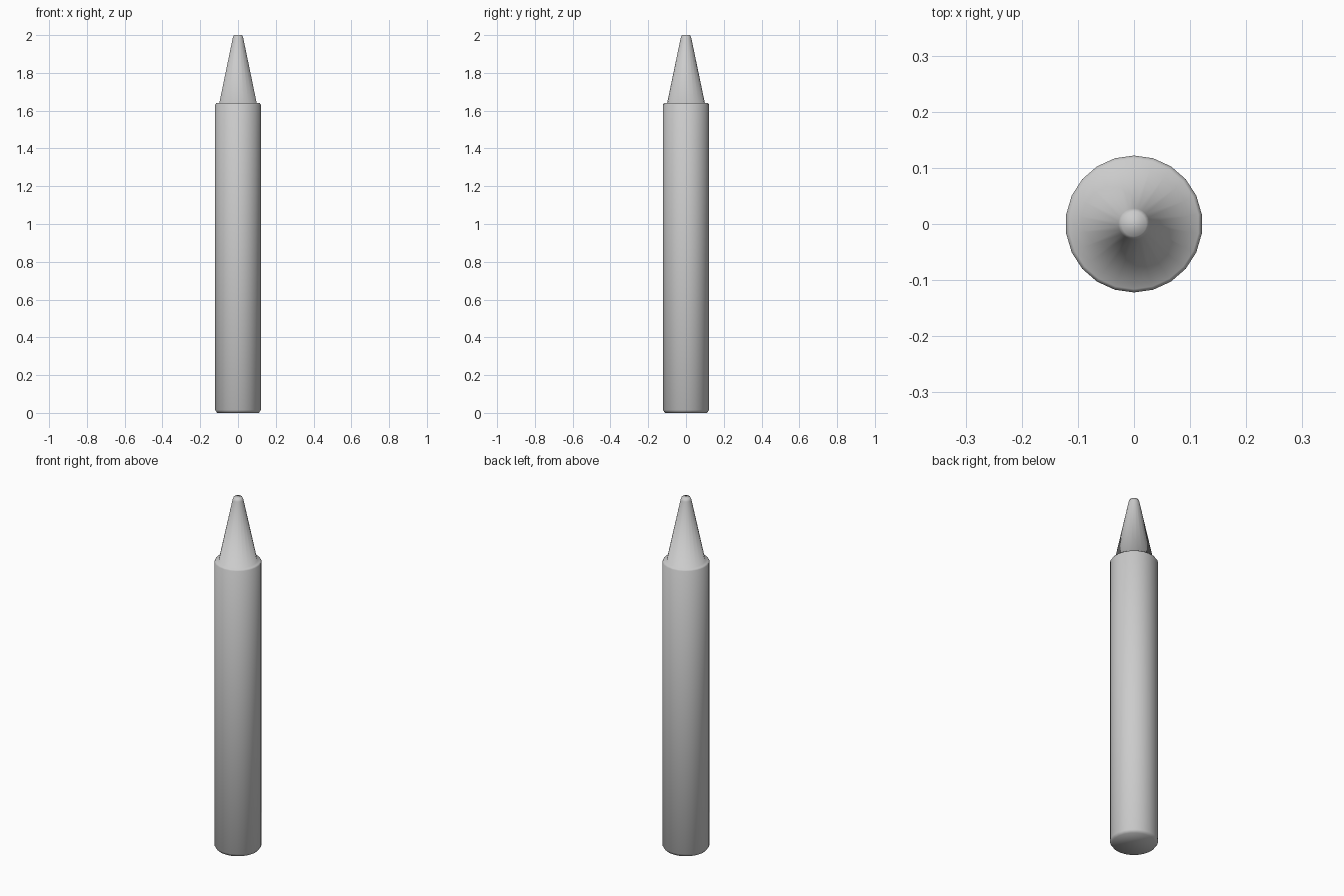
import bpy, bmesh, math

if "Cube" in bpy.data.objects:
    bpy.data.objects.remove(bpy.data.objects["Cube"])

SIDES = 22

def lathe(name, profile):
    """Revolve (radius, z) pairs around z and cap both ends."""
    bm = bmesh.new()
    rings = []
    for r, z in profile:
        ring = []
        for i in range(SIDES):
            a = math.pi / 2 + 2 * math.pi * i / SIDES
            ring.append(bm.verts.new((r * math.cos(a), r * math.sin(a), z)))
        rings.append(ring)
    for lo, hi in zip(rings, rings[1:]):
        for i in range(SIDES):
            j = (i + 1) % SIDES
            bm.faces.new((lo[i], lo[j], hi[j], hi[i]))
    bm.faces.new(list(reversed(rings[0])))
    bm.faces.new(rings[-1])
    for f in bm.faces:
        f.smooth = True
    mesh = bpy.data.meshes.new(name)
    bm.to_mesh(mesh)
    bm.free()
    obj = bpy.data.objects.new(name, mesh)
    bpy.context.collection.objects.link(obj)
    return obj

# Whole crayon: chamfered barrel, narrow shoulder, tapered blunt tip
lathe("crayon", [
    (0.112, 0.0), (0.122, 0.015),
    (1.0 * 0.122, 1.632), (0.116, 1.64),
    (0.1, 1.64),
    (0.028, 1.985), (0.022, 2.0),
])
